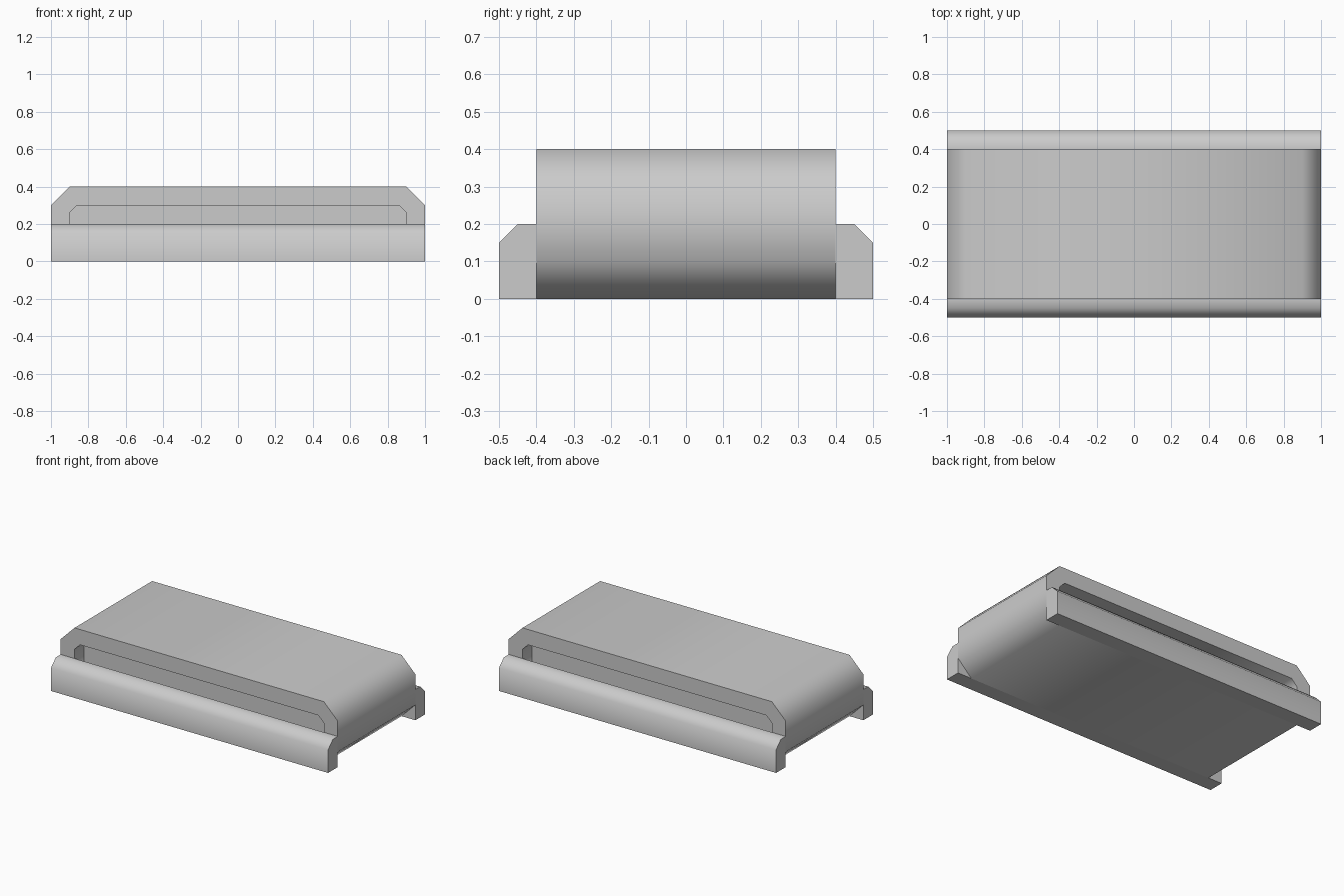
import bpy, bmesh, math

if "Cube" in bpy.data.objects:
    bpy.data.objects.remove(bpy.data.objects["Cube"])


def loft(name, loops):
    """Skin a series of matching closed loops and cap both ends."""
    bm = bmesh.new()
    rings = [[bm.verts.new(p) for p in loop] for loop in loops]
    n = len(rings[0])
    for a, b in zip(rings, rings[1:]):
        for i in range(n):
            j = (i + 1) % n
            bm.faces.new((a[i], a[j], b[j], b[i]))
    bm.faces.new(rings[0])
    bm.faces.new(rings[-1])
    bmesh.ops.recalc_face_normals(bm, faces=bm.faces)
    mesh = bpy.data.meshes.new(name)
    bm.to_mesh(mesh)
    bm.free()
    obj = bpy.data.objects.new(name, mesh)
    bpy.context.collection.objects.link(obj)
    bpy.ops.object.select_all(action='DESELECT')
    obj.select_set(True)
    bpy.context.view_layer.objects.active = obj
    bpy.ops.object.shade_smooth_by_angle(angle=math.radians(50))
    return obj


def octagon(y, half, low, high, cut):
    """Chamfered rectangle in the xz plane at depth y."""
    return [(half - cut, y, low), (half, y, low + cut),
            (half, y, high - cut), (half - cut, y, high),
            (cut - half, y, high), (-half, y, high - cut),
            (-half, y, low + cut), (cut - half, y, low)]


OUTER = (1.0, 0.0, 0.4, 0.1)
INNER = (0.9, 0.1, 0.3, 0.04)

# Belt loop with a recessed panel on each side
loft("conveyor_belt", [octagon(y, *shape) for y, shape in (
    (-0.3, INNER), (-0.4, INNER), (-0.4, OUTER),
    (0.4, OUTER), (0.4, INNER), (0.3, INNER))])

# Side rails with a chamfered outer top edge
rail = [(0.4, 0), (0.5, 0), (0.5, 0.15), (0.45, 0.2), (0.4, 0.2)]
for name, side in (("front_rail", -1), ("back_rail", 1)):
    loft(name, [[(x, side * y, z) for y, z in rail] for x in (-1, 1)])
